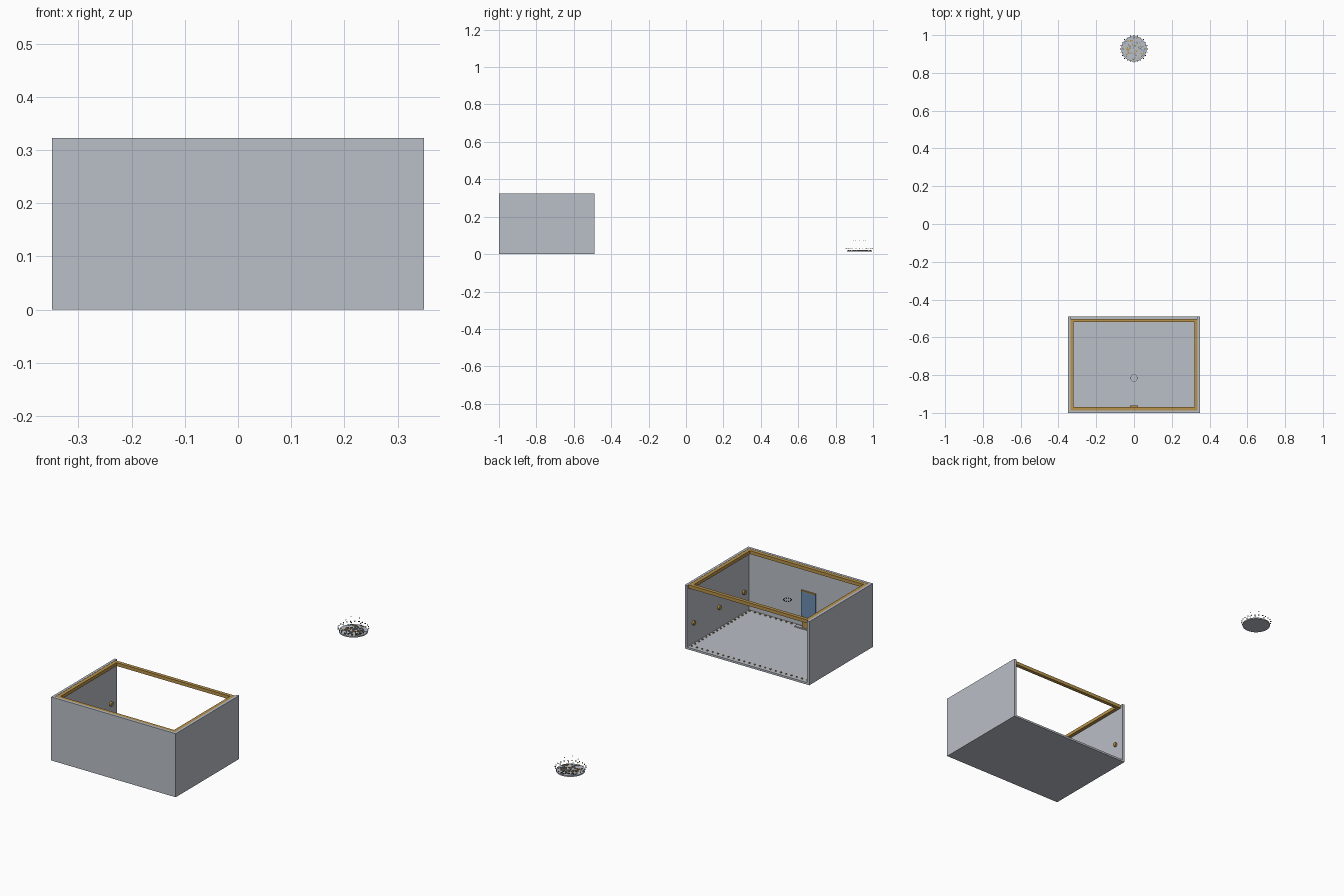
import bpy, bmesh, math, random
from mathutils import Matrix

if "Cube" in bpy.data.objects:
    bpy.data.objects.remove(bpy.data.objects["Cube"])

random.seed(4)


def mat(name, rgb):
    m = bpy.data.materials.new(name)
    m.diffuse_color = (*rgb, 1)
    m.use_nodes = True
    m.node_tree.nodes["Principled BSDF"].inputs["Base Color"].default_value = m.diffuse_color
    return m


GREY = mat("pale grey", (0.49, 0.52, 0.57))
GOLD = mat("gold brown", (0.48, 0.29, 0.07))
BLUE = mat("slate blue", (0.15, 0.27, 0.44))
DARK = mat("dark grey", (0.05, 0.06, 0.07))


def finish(name, bm, m):
    me = bpy.data.meshes.new(name)
    bm.to_mesh(me)
    bm.free()
    me.materials.append(m)
    ob = bpy.data.objects.new(name, me)
    bpy.context.collection.objects.link(ob)
    return ob


def boxes(name, m, bounds):
    """One object made of boxes given as (x0, x1, y0, y1, z0, z1)."""
    bm = bmesh.new()
    for x0, x1, y0, y1, z0, z1 in bounds:
        t = Matrix.Translation(((x0 + x1) / 2, (y0 + y1) / 2, (z0 + z1) / 2))
        s = Matrix.Diagonal((x1 - x0, y1 - y0, z1 - z0, 1))
        bmesh.ops.create_cube(bm, size=1, matrix=t @ s)
    return finish(name, bm, m)


def dots(name, m, points, size):
    r = size / 2
    return boxes(name, m, [(x - r, x + r, y - r, y + r, z - r, z + r) for x, y, z in points])


def ring(cx, cy, z, r, n):
    return [(cx + r * math.cos(2 * math.pi * i / n), cy + r * math.sin(2 * math.pi * i / n), z)
            for i in range(n)]


W, Y0, Y1, H, T, F = 0.35, -1.0, -0.49, 0.323, 0.013, 0.01

# floor and three walls, open at the back
boxes("floor", GREY, [(-W, W, Y0, Y1, 0, F)])
boxes("front_wall", GREY, [(-W, W, Y0, Y0 + T, F, H)])
for s, n in ((-1, "left"), (1, "right")):
    a, b = sorted((s * W, s * (W - T)))
    boxes(n + "_wall", GREY, [(a, b, Y0 + T, Y1, F, H)])

# gold top frame
xi, yf, yb, g = W - T, Y0 + T, Y1 - 0.012, 0.018
boxes("top_frame", GOLD, [
    (-xi, xi, yf, yf + g, H - g, H - 0.001),
    (-xi, xi, yb - g, yb, H - g, H - 0.001),
    (-xi, -xi + g, yf + g, yb - g, H - g, H - 0.001),
    (xi - g, xi, yf + g, yb - g, H - g, H - 0.001)])

# side bolts inside both walls
bm = bmesh.new()
for s in (-1, 1):
    for y in (-0.54, -0.745, -0.945):
        bmesh.ops.create_cone(
            bm, cap_ends=True, segments=16, radius1=0.011, radius2=0.011, depth=0.01,
            matrix=Matrix.Translation((s * (xi - 0.004), y, 0.115)) @ Matrix.Rotation(math.pi / 2, 4, 'Y'))
finish("side_bolts", bm, GOLD)

# rivets along the floor edges
nx, ny, rx, ra, rb = 22, 16, 0.325, -0.975, -0.51
pts = []
for i in range(nx + 1):
    x = -rx + 2 * rx * i / nx
    pts += [(x, ra, F + 0.002), (x, rb, F + 0.002)]
for i in range(1, ny):
    y = ra + (rb - ra) * i / ny
    pts += [(-rx, y, F + 0.002), (rx, y, F + 0.002)]
dots("floor_rivets", GOLD, pts, 0.006)

# blue wall panel with stand
boxes("wall_panel", BLUE, [(-0.04, 0.04, yf, yf + 0.006, 0.06, 0.187)])
boxes("panel_trim", GOLD, [(-0.04, 0.04, yf, yf + 0.008, 0.187, 0.192)])
boxes("stand_plate", GREY, [(-0.058, 0.058, -0.975, -0.955, F, F + 0.005)])
boxes("stand_block", GOLD, [(-0.02, 0.02, -0.975, -0.96, F + 0.005, 0.055)])

# hanging ring of small beads
dots("bead_ring", DARK, ring(0, -0.815, 0.217, 0.018, 10), 0.004)

# separate round dish with coloured speckles
CY = 0.927
bm = bmesh.new()
bmesh.ops.create_cone(bm, cap_ends=True, segments=32, radius1=0.067, radius2=0.067, depth=0.006,
                      matrix=Matrix.Translation((0, CY, 0.016)))
finish("round_dish", bm, GREY)
for n, m, count in (("gold_speckles", GOLD, 34), ("blue_speckles", BLUE, 24)):
    pts = []
    for _ in range(count):
        a, r = random.uniform(0, 2 * math.pi), 0.06 * math.sqrt(random.random())
        pts.append((r * math.cos(a), CY + r * math.sin(a), 0.020))
    dots(n, m, pts, 0.006)

# floating rim beads and top beads
dots("rim_beads", DARK, ring(0, CY, 0.032, 0.071, 24), 0.004)
dots("rim_gold_beads", GOLD, ring(0, CY, 0.032, 0.058, 8), 0.004)
dots("top_beads", DARK, ring(0, CY, 0.072, 0.035, 5), 0.003)
